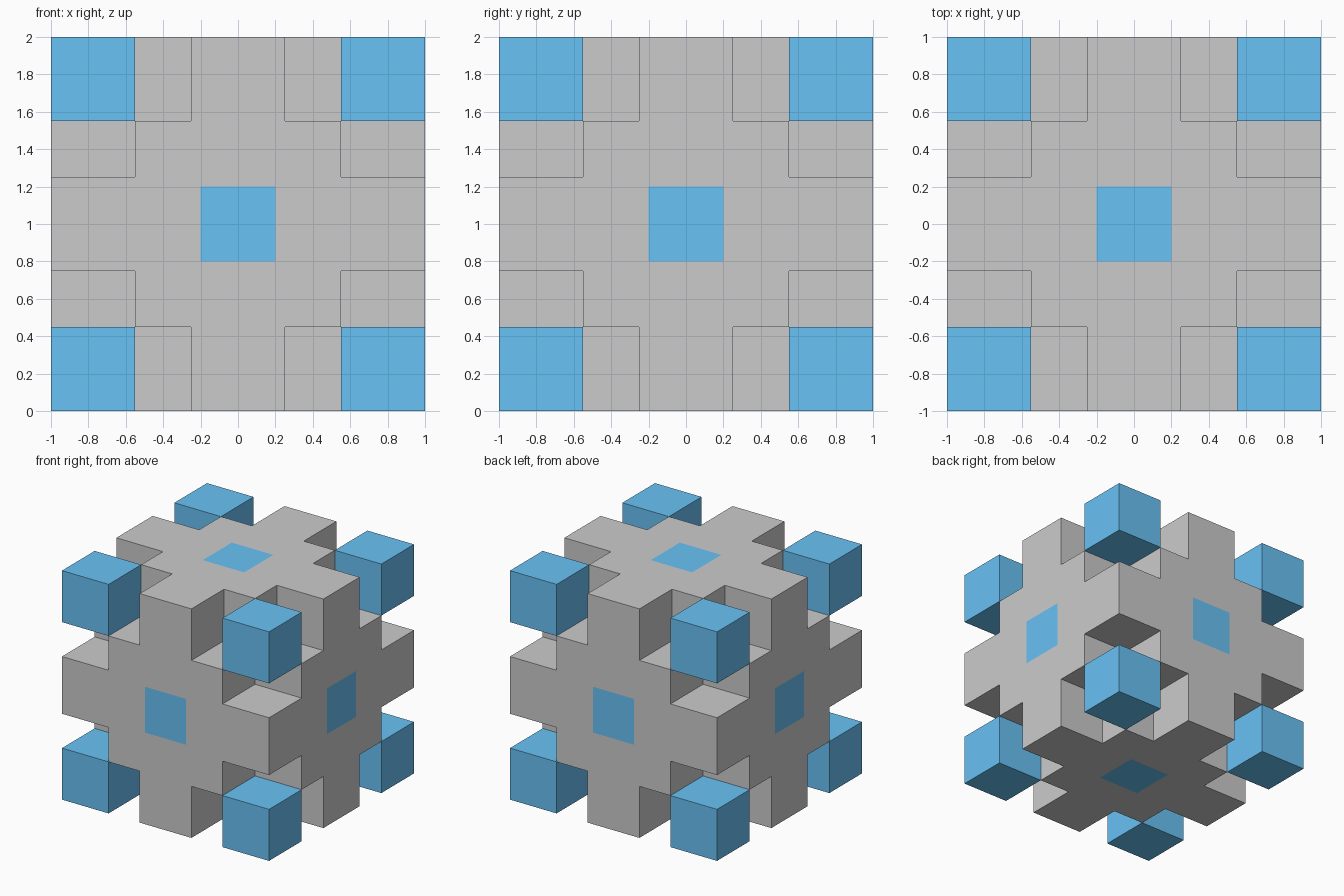
import bpy
import bmesh
from itertools import product
from mathutils import Vector

if "Cube" in bpy.data.objects:
    bpy.data.objects.remove(bpy.data.objects["Cube"])

OUT, MID, SLOT, PANEL = 1.0, 0.55, 0.25, 0.2   # half sizes from the centre

blue = bpy.data.materials.new("blue")
blue.diffuse_color = (0.14, 0.54, 0.91, 1)
blue.use_nodes = True
blue.node_tree.nodes["Principled BSDF"].inputs["Base Color"].default_value = blue.diffuse_color


def finish(name, bm, mat=None):
    bmesh.ops.remove_doubles(bm, verts=bm.verts, dist=1e-5)
    bmesh.ops.translate(bm, verts=bm.verts, vec=(0, 0, OUT))
    me = bpy.data.meshes.new(name)
    bm.to_mesh(me)
    bm.free()
    if mat:
        me.materials.append(mat)
    ob = bpy.data.objects.new(name, me)
    bpy.context.collection.objects.link(ob)
    return ob


def solid(p):
    """Three crossing plates plus three thick square bars through the centre."""
    a = sorted(abs(c) for c in p)
    return a[2] < OUT and (a[0] < SLOT or a[1] < MID)


# Body skin: keep only the outer faces; the panel squares go to their own mesh
cuts = [-OUT, -MID, -SLOT, -PANEL, PANEL, SLOT, MID, OUT]
cells = list(zip(cuts, cuts[1:]))
body, panels = bmesh.new(), bmesh.new()
for cell in product(cells, repeat=3):
    mid = Vector([(lo + hi) / 2 for lo, hi in cell])
    if not solid(mid):
        continue
    for axis, side in product(range(3), (0, 1)):
        step = mid.copy()
        step[axis] = cell[axis][side] + (0.01 if side else -0.01)
        if solid(step):
            continue
        u, v = (axis + 1) % 3, (axis + 2) % 3
        corners = []
        for i, j in ((0, 0), (1, 0), (1, 1), (0, 1)):
            c = Vector((0, 0, 0))
            c[axis], c[u], c[v] = cell[axis][side], cell[u][i], cell[v][j]
            corners.append(c)
        if not side:
            corners.reverse()
        is_panel = max(abs(mid[u]), abs(mid[v])) < PANEL
        bm = panels if is_panel else body
        bm.faces.new([bm.verts.new(c) for c in corners])
finish("slotted_body", body)
finish("face_panels", panels, blue)

# Eight corner cubes
size = OUT - MID
for sx, sy, sz in product((-1, 1), repeat=3):
    bm = bmesh.new()
    bmesh.ops.create_cube(bm, size=size)
    bmesh.ops.translate(bm, verts=bm.verts,
                        vec=Vector((sx, sy, sz)) * (OUT + MID) / 2)
    name = "corner_cube_%s_%s_%s" % ("right" if sx > 0 else "left",
                                     "back" if sy > 0 else "front",
                                     "top" if sz > 0 else "bottom")
    finish(name, bm, blue)
